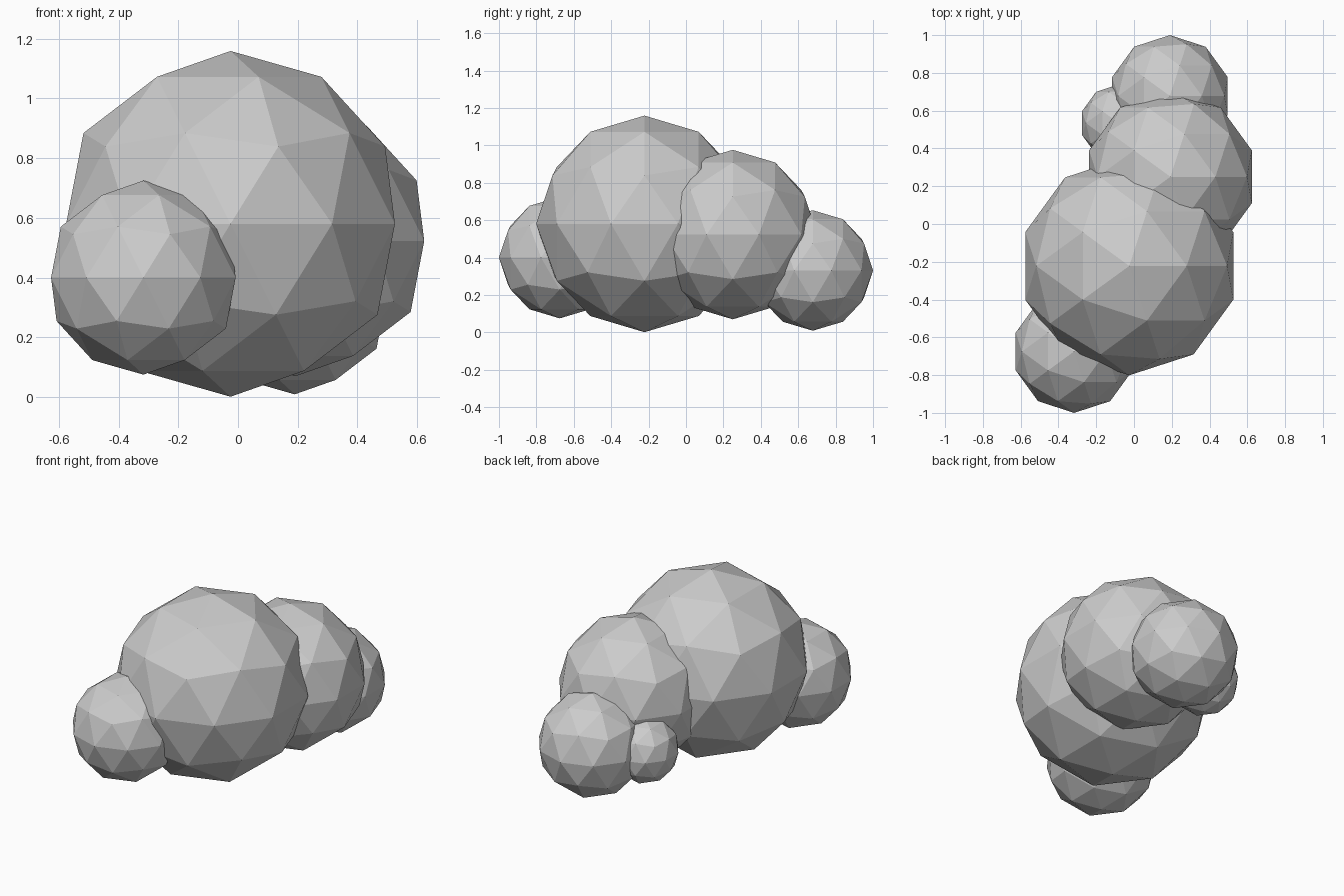
import bpy

if "Cube" in bpy.data.objects:
    bpy.data.objects.remove(bpy.data.objects["Cube"])

# Low-poly cloud: overlapping faceted puffs (name, centre, radius)
PUFFS = [
    ("main_puff", (-0.025, -0.222, 0.58), 0.579),
    ("middle_puff", (0.193, 0.25, 0.523), 0.453),
    ("back_puff", (0.19, 0.678, 0.331), 0.322),
    ("front_puff", (-0.317, -0.675, 0.40), 0.325),
    ("small_side_puff", (-0.08, 0.534, 0.313), 0.205),
]


def add_puff(name, centre, radius):
    bpy.ops.mesh.primitive_ico_sphere_add(subdivisions=2, radius=radius, location=centre)
    puff = bpy.context.object
    puff.name = name
    bpy.ops.object.shade_flat()


for spec in PUFFS:
    add_puff(*spec)
